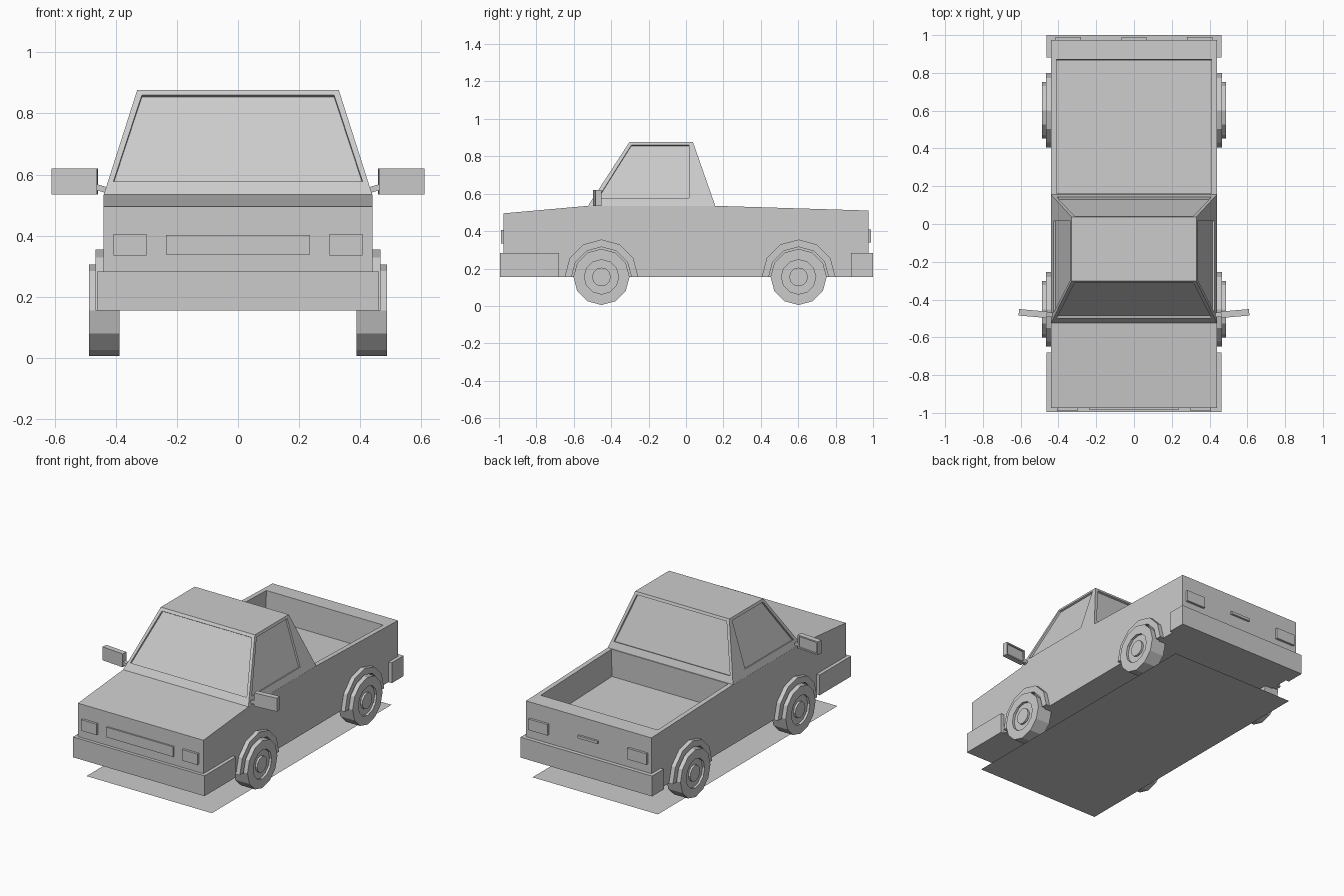
import bpy, bmesh, math
from mathutils import Vector, Matrix

if "Cube" in bpy.data.objects:
    bpy.data.objects.remove(bpy.data.objects["Cube"])


def finish(name, bm, mirror=False):
    bmesh.ops.recalc_face_normals(bm, faces=bm.faces[:])
    me = bpy.data.meshes.new(name)
    bm.to_mesh(me)
    bm.free()
    ob = bpy.data.objects.new(name, me)
    bpy.context.collection.objects.link(ob)
    if mirror:
        ob.modifiers.new("Mirror", 'MIRROR').use_mirror_merge = False
    return ob


def prism(profile, x0, x1):
    """Extrude a (y, z) profile along x."""
    bm = bmesh.new()
    f = bm.faces.new([bm.verts.new((x0, y, z)) for y, z in profile])
    r = bmesh.ops.extrude_face_region(bm, geom=[f])
    vs = [g for g in r['geom'] if isinstance(g, bmesh.types.BMVert)]
    bmesh.ops.translate(bm, verts=vs, vec=(x1 - x0, 0, 0))
    bmesh.ops.recalc_face_normals(bm, faces=bm.faces[:])
    return bm


def box(name, x, y, z, mirror=False):
    finish(name, prism([(y[0], z[0]), (y[1], z[0]), (y[1], z[1]), (y[0], z[1])], *x), mirror)


def facing(bm, d):
    bm.normal_update()
    return max(bm.faces, key=lambda f: f.normal.dot(Vector(d)))


def pocket(bm, f, place, solve, depth):
    """Inset a face, place the inner corners on its plane, push them inwards."""
    n, c = f.normal.copy(), f.calc_center_median()
    bmesh.ops.inset_region(bm, faces=[f], thickness=0.01)
    for v in f.verts:
        p = Vector(place(v.co - c))
        p[solve] = 0
        p[solve] = n.dot(c - p) / n[solve]
        v.co = p
    r = bmesh.ops.extrude_discrete_faces(bm, faces=[f])
    bmesh.ops.translate(bm, verts=r['faces'][0].verts[:], vec=n * -depth)


# Body with open load bed
bm = prism([(-.975, .155), (-.975, .495), (-.525, .535), (.157, .535),
            (.975, .51), (.975, .155)], -.44, .44)
bm.normal_update()
deck = max((f for f in bm.faces if f.normal.z > .9), key=lambda f: f.calc_center_median().y)
pocket(bm, deck, lambda d: (math.copysign(.41, d.x), .87 if d.y > 0 else .162, 0), 2, .175)
finish("body", bm)

# Cab with recessed windows
bm = bmesh.new()
bmesh.ops.create_cube(bm, size=2)
for v in bm.verts:
    top = v.co.z > 0
    y = (.037 if top else .157) if v.co.y > 0 else (-.302 if top else -.525)
    v.co = (v.co.x * (.33 if top else .44), y, .877 if top else .533)


def screen(d):
    return (math.copysign(.315 if d.z > 0 else .408, d.x), 0, .86 if d.z > 0 else .577)


def side(d):
    return (0, .015 if d.y > 0 else (-.292 if d.z > 0 else -.47), .86 if d.z > 0 else .577)


for d, place, solve in (((0, -1, .4), screen, 1), ((0, 1, .3), screen, 1),
                        ((1, 0, .3), side, 0), ((-1, 0, .3), side, 0)):
    pocket(bm, facing(bm, d), place, solve, .012)
finish("cab", bm)

# Bumpers, lamps, grille, tailgate handle
box("front_bumper", (-.462, .462), (-.995, -.68), (.154, .283))
box("rear_bumper", (-.462, .462), (.882, 1.0), (.154, .283))
box("headlight", (.30, .408), (-.99, -.96), (.335, .405), True)
box("grille", (-.235, .235), (-.985, -.96), (.338, .402))
box("tail_light", (.28, .415), (.96, .99), (.338, .408), True)
box("tailgate_handle", (-.07, .07), (.96, .988), (.377, .394))

# Wheels and arch flares
for end, cy in (("front", -.452), ("rear", .602)):
    bm = bmesh.new()
    place = Matrix.Translation((.438, cy, .155)) @ Matrix.Rotation(math.pi / 2, 4, 'Y')
    bmesh.ops.create_cone(bm, cap_ends=True, segments=12, radius1=.15, radius2=.15,
                          depth=.1, matrix=place)
    face = facing(bm, (1, 0, 0))
    for radius, shift in ((.092, -.015), (.05, .013)):
        mid = Vector((face.calc_center_median().x, cy, .155))
        bmesh.ops.inset_region(bm, faces=[face], thickness=.005)
        for v in face.verts:
            v.co = mid + (v.co - mid).normalized() * radius
        face = bmesh.ops.extrude_discrete_faces(bm, faces=[face])['faces'][0]
        bmesh.ops.translate(bm, verts=face.verts[:], vec=(shift, 0, 0))
    finish(end + "_wheel", bm, True)

    arc = [(math.cos(i * math.pi / 6), math.sin(i * math.pi / 6)) for i in range(7)]
    ring = [(cy + .197 * c, .155 + .2 * s) for c, s in arc]
    ring += [(cy + .16 * c, .155 + .16 * s) for c, s in reversed(arc)]
    finish(end + "_arch", prism(ring, .42, .467), True)

# Door mirrors with recessed glass, and their arms
bm = bmesh.new()
bmesh.ops.create_cube(bm, size=1)
bmesh.ops.scale(bm, verts=bm.verts[:], vec=(.15, .034, .085))
pocket(bm, facing(bm, (0, 1, 0)),
       lambda d: (math.copysign(.066, d.x), 0, math.copysign(.034, d.z)), 1, .008)
bm.transform(Matrix.Translation((.535, -.474, .577)) @ Matrix.Rotation(math.radians(5), 4, 'Z'))
finish("door_mirror", bm, True)
bm = prism([(-.492, .54), (-.468, .54), (-.468, .56), (-.492, .56)], .42, .475)
for v in bm.verts:
    v.co.z += .012 if v.co.x > .45 else -.004
finish("mirror_arm", bm, True)

# Flat ground shadow panel under the vehicle
bm = bmesh.new()
bm.faces.new([bm.verts.new((x, y, 0)) for x, y in ((-.44, -.89), (.44, -.89), (.44, .91), (-.44, .91))])
finish("shadow_panel", bm)
